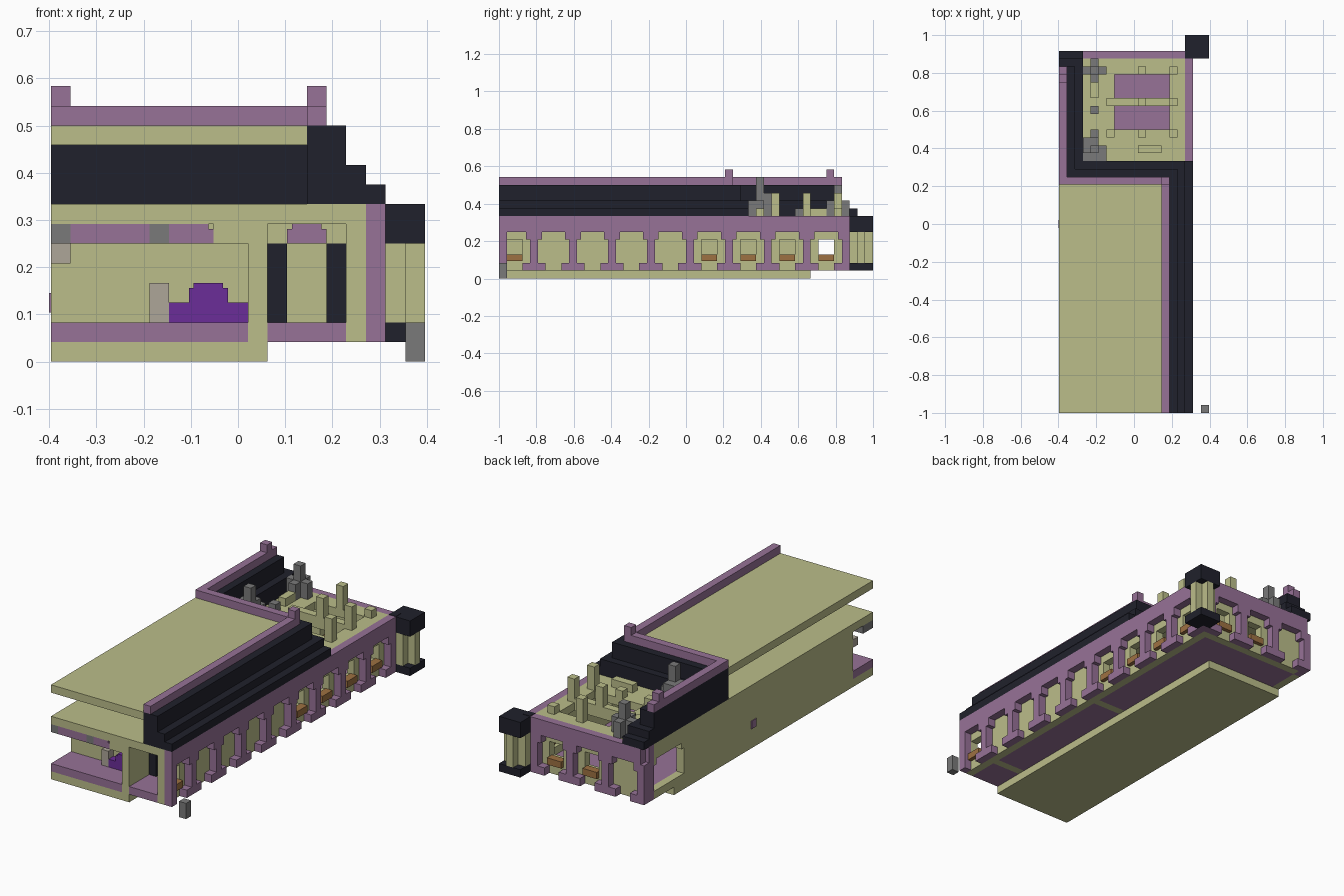
import bpy
import bmesh
from mathutils import Vector

UNIT = 1 / 48  # every part sits on a fine block grid

if "Cube" in bpy.data.objects:
    bpy.data.objects.remove(bpy.data.objects["Cube"], do_unlink=True)


def make_material(name, *rgb):
    material = bpy.data.materials.new(name)
    material.use_nodes = True
    colour = (*rgb, 1)
    material.diffuse_color = colour
    shader = material.node_tree.nodes["Principled BSDF"]
    shader.inputs["Base Color"].default_value = colour
    shader.inputs["Roughness"].default_value = 0.8
    return material


OLIVE = make_material("pale olive", .497, .509, .254)
PURPLE = make_material("dusty purple", .31, .168, .31)
DARK = make_material("dark slate", .0144, .0152, .025)
GREY = make_material("mid grey", .195, .195, .195)
VIOLET = make_material("vivid violet", .147, .026, .314)
STONE = make_material("warm stone", .423, .381, .314)
BROWN = make_material("planter brown", .337, .165, .054)


def part(name, material, *boxes):
    """One object from boxes given as (x range, y range, z range)."""
    bm = bmesh.new()
    for box in boxes:
        low, high = (Vector(corner) * UNIT for corner in zip(*box))
        cube = bmesh.ops.create_cube(bm, size=1)
        for vert in cube["verts"]:
            vert.co = Vector(b if c > 0 else a for a, b, c in zip(low, high, vert.co))
    mesh = bpy.data.meshes.new(name)
    bm.to_mesh(mesh)
    bm.free()
    mesh.materials.append(material)
    obj = bpy.data.objects.new(name, mesh)
    bpy.context.collection.objects.link(obj)
    return obj


def wall_box(axis, along, across, height):
    return (across, along, height) if axis == "y" else (along, across, height)


def arcade(name, axis, across, centres, start, end):
    """Purple wall pierced by stepped arches with wide pier feet."""
    boxes = []

    def add(a, b, low, high):
        a, b = max(a, start), min(b, end)
        boxes.append(wall_box(axis, (a, b), across, (low, high)))

    for centre in centres:
        add(centre - 5, centre + 5, 12, 16)
        for side in (-1, 1):
            for inner, outer, low, high in ((4, 5, 2, 12), (3, 4, 10, 12), (2, 4, 2, 4)):
                a, b = sorted((centre + side * inner, centre + side * outer))
                add(a, b, low, high)
    add(centres[-1] + 5, end, 2, 16)
    add(start, start + 2, 2, 12)
    part(name, PURPLE, *boxes)


def window_wall(name, axis, across, centres, start, end):
    """Inner olive wall with square windows."""
    boxes = []
    cursor = start
    for centre in centres:
        left, right = centre - 2, centre + 2
        boxes.append(wall_box(axis, (cursor, left), across, (2, 14)))
        for height in ((2, 6), (10, 14)):
            boxes.append(wall_box(axis, (left, right), across, height))
        cursor = right
    boxes.append(wall_box(axis, (cursor, end), across, (2, 14)))
    part(name, OLIVE, *boxes)


# Outer arcades and the window walls behind them
side_windows = (-44, 6, 16, 26, 36)
rear_windows = (-3, 7)
arcade("right_arcade", "y", (13, 15), range(-44, 37, 10), -48, 42)
arcade("rear_arcade", "x", (42, 44), (-13, -3, 7), -19, 15)
part("rear_left_post", PURPLE, ((-19, -17), (40, 42), (2, 16)))
window_wall("right_window_wall", "y", (11, 13), side_windows, -48, 42)
window_wall("rear_window_wall", "x", (40, 42), rear_windows, -17, 11)

# Planters under the windows
part("side_planters", BROWN,
     *[((12, 14), (c - 2, c + 2), (4.5, 6.2)) for c in side_windows])
part("rear_planters", BROWN,
     *[((c - 2, c + 2), (41, 43), (4.5, 6.2)) for c in rear_windows])

# Base plate, floors and main body
part("base_plate", OLIVE, ((-19, 3), (-48, 32), (0, 2)))
part("front_floor", PURPLE, ((-19, 1), (-48, -40), (2, 4)), ((3, 11), (-48, -40), (2, 4)))
part("main_floor", PURPLE, ((-17, 11), (-38, -2), (2, 4)), ((-17, 11), (0, 40), (2, 4)))
part("floor_beams", OLIVE, *[((-17, 11), (y, y + 2), (2, 4)) for y in (-40, -2)])
part("main_body", OLIVE,
     ((-17, 3), (-40, 2), (4, 14)), ((3, 11), (-38, 2), (4, 14)))
part("left_wall", OLIVE,
     ((-19, -17), (-40, 28), (2, 14)), ((-19, -17), (28, 40), (2, 4)),
     ((-19, -17), (28, 40), (12, 14)),
     *[((-19, -17), (y, y + 1), (10.5, 12)) for y in (28, 39)])
part("left_wall_vent", PURPLE, ((-19.2, -19), (-1, 1), (5, 7)))

# Front room
part("room_side_wall", OLIVE, ((1, 3), (-48, -40), (2, 14)))
part("room_lintel", OLIVE, ((-2.5, 1), (-48, -40), (12, 14)))
part("room_trim", PURPLE, ((-17, -9), (-48, -44), (12, 14)),
     ((-7, -3), (-48, -44), (12, 14)), ((-3, -2.5), (-48, -44), (12, 13.5)))
part("trim_brackets", GREY,
     *[((x, x + 2), (-48, -44), (12, 14)) for x in (-19, -9)])
part("room_stones", STONE,
     ((-9, -7), (-42, -40), (4, 8)), ((-19, -17), (-42, -40), (10, 12)))
part("violet_seat", VIOLET,
     ((-7, 1), (-42, -40), (4, 6)), ((-5, -1), (-42, -40), (6, 7.5)),
     ((-4.5, -1.5), (-42, -40), (7.5, 8)))

# Front doorway on the porch
part("door_jambs", DARK, *[((x, x + 2), (-40, -38), (4, 12)) for x in (3, 9)])
part("door_header", OLIVE, ((3, 11), (-40, -38), (12, 14)))
part("door_arch", PURPLE,
     ((5, 9), (-40.3, -40), (12, 13.5)), ((5.5, 8.5), (-40.3, -40), (13.5, 14)))

# Lower roof with two skylight openings over the rear hall
part("lower_roof", OLIVE,
     ((-19, 13), (-48, 24), (14, 16)), ((-19, 13), (38, 40), (14, 16)),
     ((-17, 13), (40, 42), (14, 16)), ((-5, 9), (30, 32), (14, 16)),
     ((-19, -5), (24, 38), (14, 16)), ((9, 13), (24, 38), (14, 16)))

# Stepped dark roof band
part("roof_band_right", DARK, ((7, 11), (-48, 14), (16, 24)),
     ((11, 13), (-48, 16), (16, 20)), ((13, 15), (-48, 16), (16, 18)))
part("roof_band_middle", DARK, ((-19, 7), (10, 14), (16, 24)),
     ((-15, 11), (14, 16), (16, 20)))
part("roof_band_left", DARK, ((-19, -15), (14, 40), (16, 24)),
     ((-15, -13), (16, 40), (16, 20)),
     ((-19, -13), (40, 42), (16, 20)), ((-19, -13), (42, 44), (16, 18)))

# Upper roof plate and its railing
part("upper_roof", OLIVE, ((-19, 7), (-48, 10), (22, 24)))
part("roof_rail", PURPLE, ((7, 9), (-48, 10), (24, 26)),
     ((-19, 9), (10, 12), (24, 26)), ((-19, -17), (12, 40), (24, 26)))
part("rail_posts", PURPLE,
     ((7, 9), (10, 12), (26, 28)), ((-19, -17), (36, 38), (26, 28)))


# Terrace furniture
def terrace_post(x, y, top):
    return ((x, x + 2), (y, y + 2), (16, top))


part("terrace_posts", OLIVE,
     *[terrace_post(*spot) for spot in (
         (1, 38, 22), (9, 38, 18), (9, 30, 22), (1, 30, 22),
         (9, 22, 22), (1, 22, 18), (-7, 22, 18))])
part("terrace_benches", OLIVE, ((-7, 11), (30, 32), (16, 17)),
     ((-11, -9), (32, 36), (16, 18)), ((1, 7), (18, 20), (16, 18)))
part("terrace_chimney", GREY, ((-13, -7), (16, 20), (16, 20)),
     ((-13, -9), (18, 22), (16, 22)), terrace_post(-11, 18, 26),
     terrace_post(-11, 22, 20), terrace_post(-11, 28, 18))
part("terrace_cross", GREY, ((-13, -7), (38, 40), (16, 20)),
     ((-11, -9), (36, 42), (16, 20)), terrace_post(-11, 38, 24))

# Corner tower and the loose front block
part("tower_caps", DARK,
     *[((15, 19), (42, 48), z) for z in ((2, 4), (12, 16))],
     *[((13, 15), (44, 48), z) for z in ((2, 4), (12, 16))],
     ((13, 15), (42, 44), (16, 16.1)))
part("tower_column", OLIVE,
     ((15, 17), (42, 48), (4, 12)), ((13, 19), (44, 46), (4, 12)))
part("front_bollard", GREY, ((17, 19), (-48, -46), (0, 4)))
